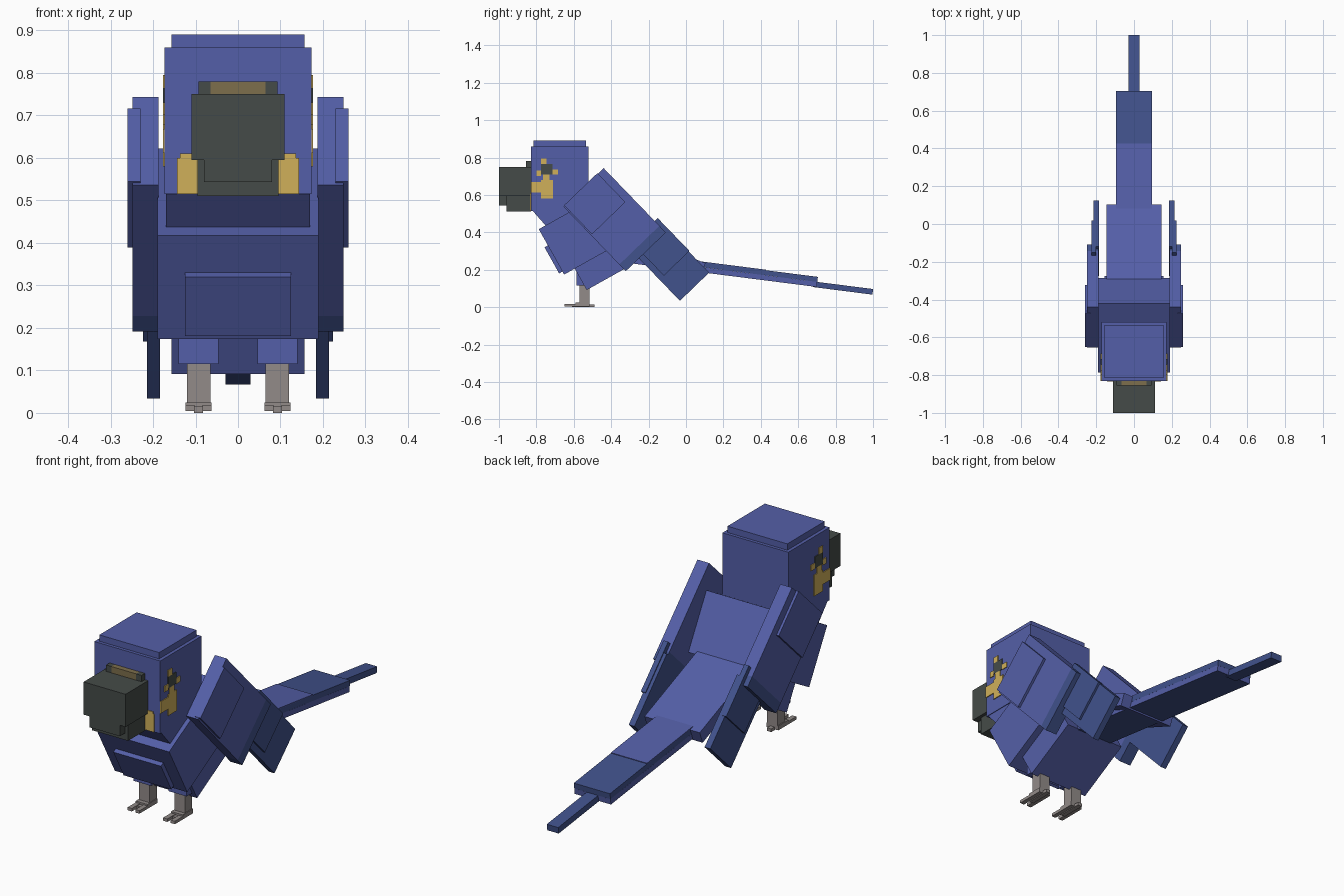
import bpy
import bmesh
from math import radians
from mathutils import Matrix

cube = bpy.data.objects.get("Cube")
if cube:
    bpy.data.objects.remove(cube, do_unlink=True)


def material(name, *rgb):
    linear = [(c / 255 / 12.92) if c < 11 else ((c / 255 + 0.055) / 1.055) ** 2.4 for c in rgb]
    m = bpy.data.materials.new(name)
    m.use_nodes = True
    m.diffuse_color = (*linear, 1)
    m.node_tree.nodes["Principled BSDF"].inputs["Base Color"].default_value = (*linear, 1)
    return m


BLUE = material("feather blue", 84, 95, 168)
DARK = material("deep blue", 65, 82, 140)
YELLOW = material("face yellow", 208, 176, 90)
BEAK = material("beak charcoal", 69, 75, 72)
BROWN = material("cere brown", 125, 110, 76)
GREY = material("leg grey", 146, 139, 137)


def finish(name, bm, mats):
    bmesh.ops.recalc_face_normals(bm, faces=bm.faces)
    mesh = bpy.data.meshes.new(name)
    bm.to_mesh(mesh)
    bm.free()
    for m in mats:
        mesh.materials.append(m)
    obj = bpy.data.objects.new(name, mesh)
    bpy.context.collection.objects.link(obj)
    return obj


def box(name, xs, centre, size, tilt, mat, under=None):
    """Box spanning xs, with centre and size in the y-z plane, tilted about x."""
    bm = bmesh.new()
    bmesh.ops.create_cube(bm, size=1)
    if under:
        for f in bm.faces:
            f.material_index = int(f.normal.z < -0.5)
    x0, x1 = xs
    place = (Matrix.Translation(((x0 + x1) / 2, *centre))
             @ Matrix.Rotation(radians(tilt), 4, 'X')
             @ Matrix.Diagonal((x1 - x0, *size, 1)))
    bmesh.ops.transform(bm, matrix=place, verts=bm.verts)
    return finish(name, bm, [mat, under] if under else [mat])


def mid(name, half, *args, **kw):
    return box(name, (-half, half), *args, **kw)


def pair(name, xs, *args, **kw):
    box("left_" + name, xs, *args, **kw)
    box("right_" + name, (-xs[1], -xs[0]), *args, **kw)


def span(y0, y1, z0, z1):
    """Centre and size of an upright rectangle."""
    return ((y0 + y1) / 2, (z0 + z1) / 2), (y1 - y0, z1 - z0)


def prism(name, half, profile, mat):
    bm = bmesh.new()
    ends = [[bm.verts.new((x, y, z)) for y, z in profile] for x in (-half, half)]
    bm.faces.new(ends[0])
    bm.faces.new(ends[1])
    n = len(profile)
    for i in range(n):
        j = (i + 1) % n
        bm.faces.new((ends[0][i], ends[0][j], ends[1][j], ends[1][i]))
    return finish(name, bm, [mat])


# Head and neck
mid("head", 0.173, *span(-0.83, -0.52, 0.515, 0.86), 0, BLUE)
mid("crown", 0.157, *span(-0.815, -0.535, 0.86, 0.89), 0, BLUE)
prism("neck", 0.17, [(-0.82, 0.515), (-0.745, 0.43), (-0.48, 0.5), (-0.53, 0.56)], BLUE)

# Beak
mid("upper_beak", 0.11, *span(-1, -0.83, 0.595, 0.75), 0, BEAK)
mid("beak_hook", 0.08, *span(-1, -0.96, 0.543, 0.595), 0, BEAK)
mid("lower_beak", 0.095, *span(-0.96, -0.83, 0.51, 0.595), 0, BEAK)
mid("cere", 0.065, *span(-0.856, -0.83, 0.75, 0.78), 0, BROWN)
pair("cere_edge", (0.065, 0.093), *span(-0.856, -0.83, 0.75, 0.78), 0, BEAK)

# Painted face patches
pair("front_cheek", (0.09, 0.143), *span(-0.834, -0.83, 0.515, 0.6), 0, YELLOW)
pair("front_cheek_top", (0.1, 0.137), *span(-0.834, -0.83, 0.6, 0.61), 0, YELLOW)
SIDE = (0.173, 0.177)
patches = {
    "cheek_front": (-0.83, -0.775, 0.612, 0.668),
    "cheek": (-0.775, -0.71, 0.58, 0.68),
    "cheek_top": (-0.765, -0.73, 0.68, 0.71),
    "brow": (-0.775, -0.745, 0.765, 0.795),
    "eye_rear_ring": (-0.715, -0.685, 0.708, 0.735),
    "eye_front_ring": (-0.8, -0.775, 0.702, 0.73),
}
for part, area in patches.items():
    pair(part, SIDE, *span(*area), 0, YELLOW)
pair("eye", SIDE, *span(-0.775, -0.715, 0.71, 0.765), 0, BEAK)

# Body, leaning forward
LEAN = 29.2
mid("body", 0.19, (-0.536, 0.398), (0.42, 0.278), LEAN, BLUE)
mid("lower_body", 0.157, (-0.464, 0.272), (0.293, 0.25), LEAN, BLUE)
mid("breast_plate", 0.125, (-0.7, 0.26), (0.04, 0.16), LEAN, BLUE)

# Tail
mid("tail_base", 0.145, (-0.104, 0.286), (0.425, 0.06), -21.8, BLUE)
DROP = -7.25
mid("tail_upper", 0.095, (0.211, 0.211), (0.993, 0.027), DROP, DARK)
mid("tail_lower", 0.095, (0.2075, 0.184), (0.993, 0.027), DROP, BLUE, under=DARK)
mid("tail_marking", 0.095, (0.075, 0.243), (0.71, 0.004), DROP, BLUE)
mid("tail_tip", 0.03, (0.84, 0.102), (0.32, 0.03), DROP, DARK)

# Wings: shoulder slab, outer covert and two layers of flight feathers
SWEEP = -46
pair("wing", (0.187, 0.248), (-0.3985, 0.4855), (0.429, 0.298), SWEEP, BLUE)
pair("wing_edge", (0.187, 0.248), (-0.2325, 0.3135), (0.05, 0.298), SWEEP, DARK)
pair("wing_covert", (0.23, 0.26), (-0.488, 0.553), (0.215, 0.248), SWEEP, BLUE)
pair("wing_middle_feathers", (0.2, 0.224), (-0.135, 0.3225), (0.245, 0.19), SWEEP, DARK)
pair("wing_long_feathers", (0.184, 0.214), (-0.076, 0.235), (0.35, 0.217), SWEEP, DARK)

# Legs and feet
pair("thigh", (0.046, 0.14), *span(-0.585, -0.5, 0.115, 0.25), 0, BLUE)
pair("shin", (0.065, 0.12), *span(-0.57, -0.515, 0.012, 0.2), 0, GREY)
pair("foot", (0.062, 0.124), *span(-0.59, -0.515, 0.004, 0.025), 0, GREY)
pair("inner_toe", (0.062, 0.084), *span(-0.65, -0.58, 0.004, 0.018), 0, GREY)
pair("outer_toe", (0.102, 0.124), *span(-0.65, -0.58, 0.004, 0.018), 0, GREY)
pair("hind_toe", (0.082, 0.104), *span(-0.61, -0.49, 0, 0.015), 0, GREY)
